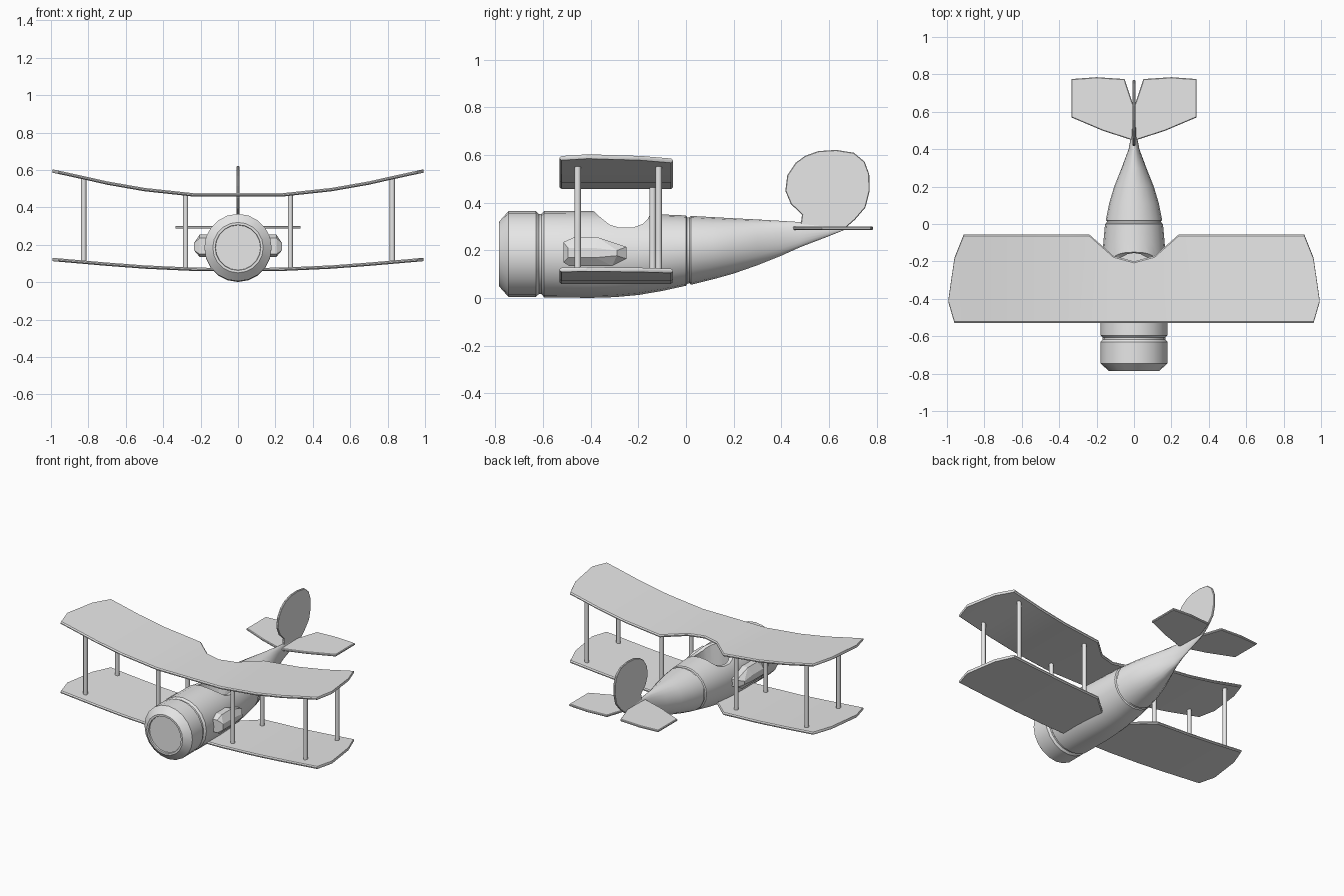
import bpy, bmesh, math

if "Cube" in bpy.data.objects:
    bpy.data.objects.remove(bpy.data.objects["Cube"])

grey = bpy.data.materials.new("light grey")
grey.diffuse_color = (0.8, 0.8, 0.8, 1)
grey.use_nodes = True
grey.node_tree.nodes["Principled BSDF"].inputs["Base Color"].default_value = grey.diffuse_color


def make(name, bm):
    """Turn a bmesh into a finished grey object and make it active."""
    bmesh.ops.recalc_face_normals(bm, faces=bm.faces)
    me = bpy.data.meshes.new(name)
    bm.to_mesh(me)
    bm.free()
    me.materials.append(grey)
    ob = bpy.data.objects.new(name, me)
    bpy.context.collection.objects.link(ob)
    bpy.ops.object.select_all(action='DESELECT')
    ob.select_set(True)
    bpy.context.view_layer.objects.active = ob
    return ob


def smooth(ob, angle=32):
    bpy.ops.object.select_all(action='DESELECT')
    ob.select_set(True)
    bpy.context.view_layer.objects.active = ob
    bpy.ops.object.shade_smooth_by_angle(angle=math.radians(angle))


def plate(name, pts, offset, bevel=0.0):
    """Extrude a flat outline of 3D points by the offset vector."""
    bm = bmesh.new()
    face = bm.faces.new([bm.verts.new(p) for p in pts])
    ext = bmesh.ops.extrude_face_region(bm, geom=[face])
    verts = [g for g in ext['geom'] if isinstance(g, bmesh.types.BMVert)]
    bmesh.ops.translate(bm, verts=verts, vec=offset)
    if bevel:
        bmesh.ops.recalc_face_normals(bm, faces=bm.faces)
        rims = [e for e in bm.edges
                if any(len(f.verts) > 4 for f in e.link_faces)]
        bmesh.ops.bevel(bm, geom=rims, offset=bevel, segments=1,
                        affect='EDGES')
    return make(name, bm)


def interp(table, x):
    for (x0, z0), (x1, z1) in zip(table, table[1:]):
        if x <= x1:
            return z0 + (z1 - z0) * (x - x0) / (x1 - x0)
    return table[-1][1]


# Fuselage: elliptical rings given as (y, top, bottom, half width)
stations = [
    (-0.775, 0.305, 0.065, 0.120), (-0.785, 0.307, 0.063, 0.122),
    (-0.785, 0.320, 0.050, 0.135), (-0.745, 0.365, 0.005, 0.180),
    (-0.630, 0.365, 0.005, 0.180), (-0.617, 0.353, 0.017, 0.168),
    (-0.607, 0.353, 0.017, 0.168), (-0.595, 0.365, 0.003, 0.180),
    (-0.400, 0.365, 0.001, 0.180), (-0.300, 0.361, 0.004, 0.176),
    (-0.200, 0.356, 0.013, 0.171), (-0.100, 0.351, 0.030, 0.164),
    (0.000, 0.347, 0.052, 0.155), (0.005, 0.339, 0.060, 0.147),
    (0.015, 0.339, 0.063, 0.145), (0.020, 0.345, 0.056, 0.151),
    (0.110, 0.340, 0.078, 0.133), (0.200, 0.335, 0.103, 0.106),
    (0.300, 0.330, 0.138, 0.066), (0.400, 0.324, 0.178, 0.029),
    (0.480, 0.319, 0.214, 0.014), (0.600, 0.306, 0.260, 0.010),
    (0.660, 0.292, 0.284, 0.005)]
N = 20
bm = bmesh.new()
rings = []
for y, top, bot, w in stations:
    c, h = (top + bot) / 2, (top - bot) / 2
    rings.append([bm.verts.new((w * math.sin(a), y, c + h * math.cos(a)))
                  for a in (2 * math.pi * i / N for i in range(N))])
for r, s in zip(rings, rings[1:]):
    for i in range(N):
        j = (i + 1) % N
        bm.faces.new((r[i], r[j], s[j], s[i]))
bm.faces.new(rings[0])
bm.faces.new(rings[-1])
fuselage = make("fuselage", bm)

# Cockpit: a curved saddle across the top, then a tub sunk into it
saddle = [(-0.40, 0.45), (-0.385, 0.362), (-0.355, 0.335), (-0.32, 0.308),
          (-0.28, 0.296), (-0.22, 0.297), (-0.18, 0.312), (-0.16, 0.332),
          (-0.148, 0.358), (-0.148, 0.45)]
cutters = [plate("saddle_cutter", [(-0.3, y, z) for y, z in saddle],
                 (0.6, 0, 0)),
           plate("tub_cutter", [(0.11 * math.cos(t), -0.268 + 0.113 * math.sin(t), 0.16)
                                for t in (math.pi * k / 10 for k in range(20))],
                 (0, 0, 0.3))]
for cutter in cutters:
    cutter.hide_render = True
    bpy.context.view_layer.objects.active = fuselage
    mod = fuselage.modifiers.new("cockpit", 'BOOLEAN')
    mod.operation, mod.solver, mod.object = 'DIFFERENCE', 'EXACT', cutter
    bpy.ops.object.modifier_apply(modifier=mod.name)
    bpy.data.objects.remove(cutter)
smooth(fuselage)

# Wings: columns of (x, front y, rear y), with the height curving up outwards
columns = [(0, -0.53, -0.2), (0.11, -0.53, -0.17), (0.24, -0.53, -0.055),
           (0.36, -0.53, -0.055), (0.5, -0.53, -0.055), (0.6, -0.53, -0.055),
           (0.7, -0.53, -0.055), (0.8, -0.53, -0.055), (0.91, -0.53, -0.055),
           (0.96, -0.53, -0.18), (0.992, -0.42, -0.40)]
upper_curve = [(0, 0.467), (0.24, 0.467), (0.5, 0.495), (0.7, 0.53),
               (0.85, 0.564), (1, 0.596)]
lower_curve = [(0, 0.066), (0.24, 0.069), (0.5, 0.081), (0.7, 0.096),
               (0.85, 0.109), (1, 0.122)]


def wing(name, curve, half=0.009):
    bm = bmesh.new()
    full = [(-x, f, r) for x, f, r in reversed(columns[1:])] + columns
    sections = []
    for x, f, r in full:
        z = interp(curve, abs(x))
        # each section is a slim six-sided slice with pointed edges
        sections.append([bm.verts.new((x, y, z + dz)) for y, dz in (
            (f, 0.003), (f + 0.008, half), (r - 0.008, half), (r, 0.003),
            (r, -0.003), (r - 0.008, -half), (f + 0.008, -half), (f, -0.003))])
    for a, b in zip(sections, sections[1:]):
        for i in range(8):
            j = (i + 1) % 8
            bm.faces.new((a[i], a[j], b[j], b[i]))
    bm.faces.new(sections[0])
    bm.faces.new(sections[-1])
    smooth(make(name, bm), 25)


wing("upper_wing", upper_curve)
wing("lower_wing", lower_curve)

# Struts between the wings
for side, label in ((1, "right"), (-1, "left")):
    for x, y, part in ((0.28, -0.455, "inner_front"), (0.28, -0.14, "inner_rear"),
                       (0.825, -0.455, "outer_front"), (0.825, -0.115, "outer_rear")):
        z0, z1 = interp(lower_curve, x), interp(upper_curve, x)
        bpy.ops.mesh.primitive_cylinder_add(
            vertices=12, radius=0.014, depth=z1 - z0,
            location=(side * x, y, (z0 + z1) / 2))
        ob = bpy.context.object
        ob.name = f"{label}_{part}_strut"
        ob.data.materials.append(grey)
        smooth(ob, 40)

    # Faceted engine bulge on the flank
    rim = [(-0.515, 0.15), (-0.515, 0.235), (-0.47, 0.255), (-0.37, 0.255),
           (-0.25, 0.215), (-0.25, 0.165), (-0.31, 0.135), (-0.49, 0.135)]
    crest = [(-0.495, 0.21), (-0.38, 0.21), (-0.29, 0.2), (-0.29, 0.178),
             (-0.38, 0.17), (-0.495, 0.17)]
    bm = bmesh.new()
    for x, outline in ((0.12, rim), (0.205, rim), (0.235, crest)):
        for y, z in outline:
            bm.verts.new((side * x, y, z))
    hull = bmesh.ops.convex_hull(bm, input=bm.verts)
    bmesh.ops.delete(bm, geom=list({v for v in hull['geom_interior']
                                    if isinstance(v, bmesh.types.BMVert)}),
                     context='VERTS')
    bmesh.ops.dissolve_limit(bm, angle_limit=0.02, verts=bm.verts, edges=bm.edges)
    make(f"{label}_engine_bulge", bm)

    # Horizontal tailplane half
    outline = [(0, 0.445), (0.165, 0.498), (0.335, 0.57), (0.335, 0.775),
               (0.2, 0.785), (0.05, 0.775), (0.012, 0.66), (0, 0.63)]
    plate(f"{label}_tailplane", [(side * x, y, 0.286) for x, y in outline],
          (0, 0, 0.015), 0.004)

# Rounded tail fin and rudder
fin = [(0.48, 0.30), (0.487, 0.35), (0.44, 0.395), (0.417, 0.45),
       (0.425, 0.515), (0.46, 0.568), (0.50, 0.597), (0.555, 0.617),
       (0.63, 0.622), (0.705, 0.61), (0.75, 0.572), (0.769, 0.52),
       (0.771, 0.45), (0.753, 0.38), (0.71, 0.33), (0.66, 0.286)]
plate("tail_fin", [(-0.007, y, z) for y, z in fin], (0.014, 0, 0), 0.003)
